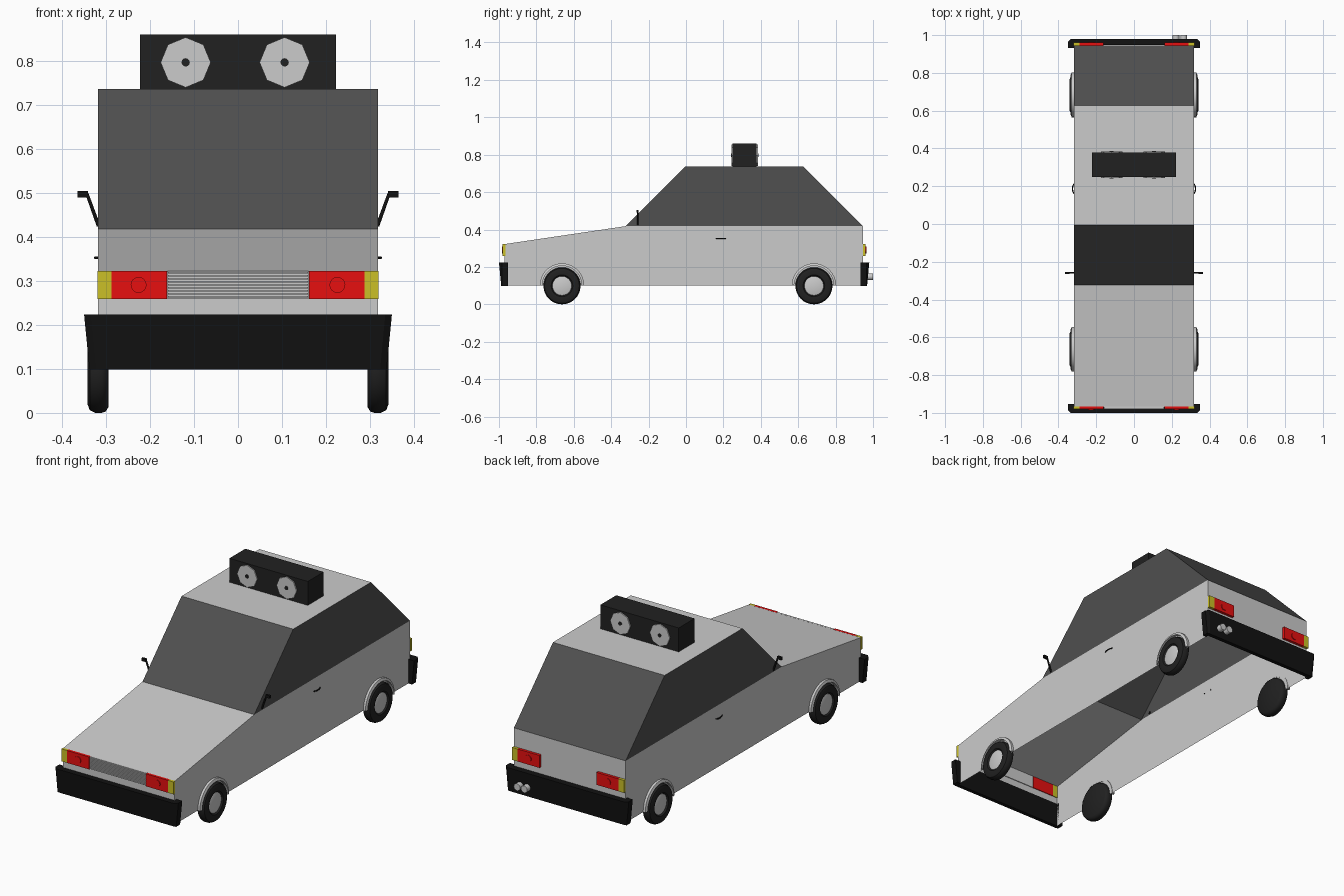
import bpy, bmesh
from math import pi, sin, cos
from mathutils import Matrix

if "Cube" in bpy.data.objects:
    bpy.data.objects.remove(bpy.data.objects["Cube"])

MATS = {}
COLORS = {"glass": (.08, .08, .08), "black": (.006, .006, .006), "speaker_black": (.015, .015, .015),
          "rubber": (.015, .015, .015), "red": (.8, .005, .005), "yellow": (.6, .53, .02)}


def paint(ob, color):
    if color:
        if color not in MATS:
            MATS[color] = bpy.data.materials.new(color)
            MATS[color].diffuse_color = (*COLORS[color], 1)
        ob.data.materials.append(MATS[color])


def make(name, verts, faces, color=None, fix=True, smooth=False):
    used = sorted({i for f in faces for i in f})
    bm = bmesh.new()
    vs = {i: bm.verts.new(verts[i]) for i in used}
    for f in faces:
        bm.faces.new([vs[i] for i in f])
    if fix:
        bmesh.ops.recalc_face_normals(bm, faces=bm.faces)
    me = bpy.data.meshes.new(name)
    bm.to_mesh(me)
    bm.free()
    ob = bpy.data.objects.new(name, me)
    bpy.context.collection.objects.link(ob)
    paint(ob, color)
    if smooth:
        bpy.context.view_layer.objects.active = ob
        bpy.ops.object.select_all(action='DESELECT')
        ob.select_set(True)
        bpy.ops.object.shade_smooth_by_angle(angle=0.7)
    return ob


def prism(name, low, high, color=None, smooth=False):
    """Solid between two matching loops."""
    n = len(low)
    faces = [tuple(range(n)), tuple(range(n, 2 * n))]
    faces += [(i, (i + 1) % n, n + (i + 1) % n, n + i) for i in range(n)]
    return make(name, low + high, faces, color, smooth=smooth)


def box(name, x, y, z, color=None):
    loop = [(x[0], y[0]), (x[1], y[0]), (x[1], y[1]), (x[0], y[1])]
    return prism(name, [(*p, z[0]) for p in loop], [(*p, z[1]) for p in loop], color)


def rod(name, x, z, r, y0, y1, n, color=None):
    """Cylinder along y."""
    ring = [(x + r * cos(2 * pi * i / n), z + r * sin(2 * pi * i / n)) for i in range(n)]
    return prism(name, [(a, y0, b) for a, b in ring], [(a, y1, b) for a, b in ring], color, n > 8)


def tube(name, pts, r, color):
    cu = bpy.data.curves.new(name, 'CURVE')
    cu.dimensions = '3D'
    cu.bevel_depth, cu.bevel_resolution, cu.use_fill_caps = r, 1, True
    sp = cu.splines.new('POLY')
    sp.points.add(len(pts) - 1)
    for p, c in zip(sp.points, pts):
        p.co = (*c, 1)
    ob = bpy.data.objects.new(name, cu)
    bpy.context.collection.objects.link(ob)
    paint(ob, color)


def lathe(name, prof, cy, cz, side, color=None, n=32):
    """Spin (radius, x) profile around an axle along x."""
    m = len(prof)
    verts = [(side * x, cy + r * cos(2 * pi * k / n), cz + r * sin(2 * pi * k / n))
             for k in range(n) for r, x in prof]
    faces = [(k * m + j, k * m + j + 1, (k + 1) % n * m + j + 1, (k + 1) % n * m + j)
             for k in range(n) for j in range(m - 1)]
    faces += [tuple(k * m for k in range(n)), tuple(k * m + m - 1 for k in range(n))]
    return make(name, verts, faces, color, smooth=True)


# Body shell, open underneath, with the glass as a second object
W = .318
side = [(-.97, .1), (-.97, .322), (-.322, .418), (-.005, .737), (.628, .737), (.945, .418), (.945, .1)]
verts = [(-W, *p) for p in side] + [(W, *p) for p in side]
strip = [(i, i + 7, i + 8, i + 1) for i in range(6)]
lower, upper = (0, 6, 5, 2, 1), (2, 5, 4, 3)


def both(loop):
    return [tuple(i + 7 for i in loop), tuple(reversed(loop))]


make("body", verts, [strip[0], strip[1], strip[3], strip[5]] + both(lower), fix=False)
make("windows", verts, [strip[2], strip[4]] + both(upper), "glass", fix=False)

# Bumpers and lamps, the same at both ends
plan = [(-.35, -.953), (-.35, -.985), (-.335, -1), (.335, -1), (.35, -.985), (.35, -.953),
        (W, -.953), (W, -.968), (-W, -.968), (-W, -.953)]
for end, fy in (("front", lambda y: y), ("rear", lambda y: -y - .02)):
    low = [(x * .965 if abs(x) > W else x, fy(max(y, -.988)), .099) for x, y in plan]
    prism(end + "_bumper", low, [(x, fy(y), .224) for x, y in plan], "black")
    for s in (-1, 1):
        ys = (fy(-.98), fy(-.966))
        box(end + "_indicator", (s * .288, s * .319), ys, (.259, .323), "yellow")
        box(end + "_lamp", (s * .162, s * .288), ys, (.259, .323), "red")
        rod(end + "_bulb", s * .226, .291, .018, fy(-.984), fy(-.978), 16, "red")

# Grille with slats
box("grille", (-.16, .16), (-.975, -.966), (.259, .323))
for i in range(9):
    z = .262 + i * .0068
    box("grille_slat", (-.159, .159), (-.979, -.974), (z, z + .0035))

# Wheels and arch trims
tyre = [(.085, .294), (.096, .301), (.099, .31), (.099, .325), (.093, .337), (.08, .342),
        (.058, .34), (.051, .331)]
for s in (-1, 1):
    for cy in (-.663, .684):
        lathe("tyre", tyre, cy, .099, s, "rubber")
        lathe("hub", [(.051, .325), (.051, .334), (.046, .336)], cy, .099, s)
        n = 16
        pts = [(s * x, cy + r * cos(pi * k / n), .1 + r * sin(pi * k / n))
               for k in range(n + 1) for r, x in ((.119, .316), (.119, .33), (.106, .335), (.106, .316))]
        faces = [(4 * k + j, 4 * k + (j + 1) % 4, 4 * k + 4 + (j + 1) % 4, 4 * k + 4 + j)
                 for k in range(n) for j in range(4)] + [(0, 1, 2, 3), tuple(4 * n + j for j in range(4))]
        make("arch_trim", pts, faces, smooth=True)

    # Mirrors and door handles
    tube("mirror_arm", [(s * .317, -.258, .425), (s * .343, -.258, .497), (s * .352, -.258, .498)], .005, "black")
    box("mirror", (s * .341, s * .365), (-.264, -.253), (.49, .505), "black")
    tube("door_handle", [(s * .317, .16, .353), (s * .324, .172, .353), (s * .325, .187, .353),
                         (s * .324, .202, .353), (s * .317, .213, .353)], .003, "black")

# Exhaust pipes
for x in (.222, .263):
    rod("exhaust_pipe", x, .148, .018, .95, 1.0, 16)

# Loudspeaker on the roof, sounding both ways
box("speaker_box", (-.223, .223), (.249, .378), (.737, .86), "speaker_black")
for x in (-.119, .106):
    rod("speaker_cone", x, .797, .057, .243, .384, 8)
    rod("speaker_centre", x, .797, .0095, .24, .387, 12, "speaker_black")

for m in bpy.data.materials:
    if m.users and not m.is_grease_pencil:
        m.use_nodes = True
        m.node_tree.nodes["Principled BSDF"].inputs["Base Color"].default_value = m.diffuse_color
